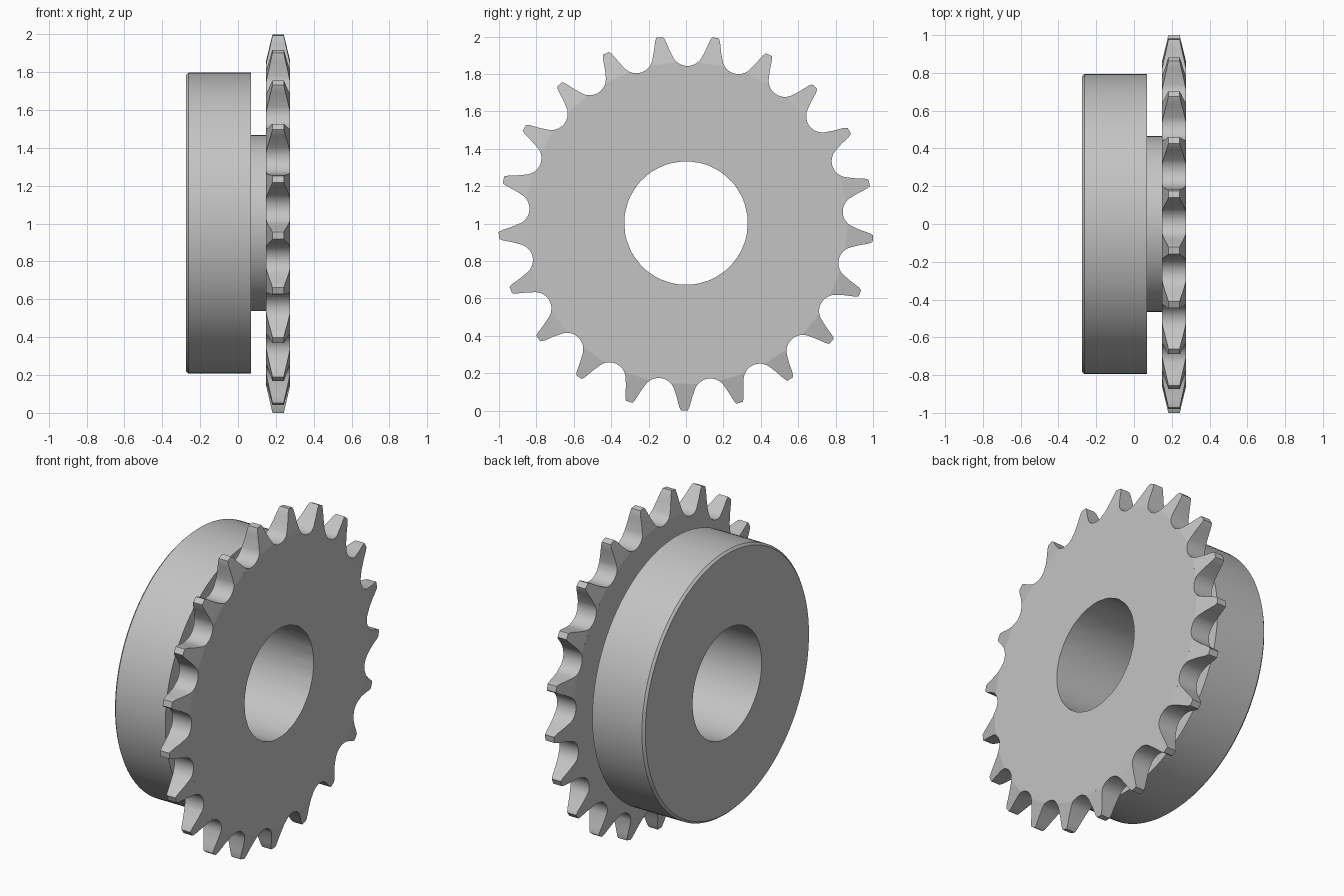
import bpy, bmesh
from math import sin, cos, pi, radians, hypot, atan2

cube = bpy.data.objects.get("Cube")
if cube:
    bpy.data.objects.remove(cube, do_unlink=True)

TEETH = 21
PITCH = 2 * pi / TEETH
CENTRE_Z = 1.003
BORE = 0.33
PITCH_R, ROLLER = 0.927, 0.087       # pitch circle and roller seat radius
DISC_X, HALF_T = 0.212, 0.063        # disc mid plane and half thickness
CHAMFER_R, SLOPE = 0.862, 0.235      # where the tooth taper starts

steel = bpy.data.materials.new("light grey steel")
steel.use_nodes = True
steel.diffuse_color = (0.55, 0.55, 0.55, 1)
steel.node_tree.nodes["Principled BSDF"].inputs["Base Color"].default_value = (0.55, 0.55, 0.55, 1)


def point(x, r, a):
    return (x, r * cos(a), CENTRE_Z + r * sin(a))


def finish(bm, name, angle):
    bmesh.ops.remove_doubles(bm, verts=bm.verts, dist=1e-5)
    bmesh.ops.recalc_face_normals(bm, faces=bm.faces)
    mesh = bpy.data.meshes.new(name)
    bm.to_mesh(mesh)
    bm.free()
    mesh.materials.append(steel)
    obj = bpy.data.objects.new(name, mesh)
    bpy.context.collection.objects.link(obj)
    bpy.ops.object.select_all(action="DESELECT")
    obj.select_set(True)
    bpy.context.view_layer.objects.active = obj
    bpy.ops.object.shade_smooth_by_angle(angle=radians(angle))
    return obj


def lathe(name, profile, segments=126):
    """Revolve (x, radius) points about the axle."""
    bm = bmesh.new()
    rings = [[bm.verts.new(point(x, r, 2 * pi * i / segments)) for i in range(segments)]
             for x, r in profile]
    for a, b in zip(rings, rings[1:]):
        for i in range(segments):
            j = (i + 1) % segments
            bm.faces.new((a[i], a[j], b[j], b[i]))
    return finish(bm, name, 25)


# Hub with a chamfered outer rim, a narrower neck and the bore
lathe("hub", [(0.15, BORE), (-0.275, BORE), (-0.275, 0.782), (-0.262, 0.795),
              (0.07, 0.795), (0.07, 0.465), (0.15, 0.465)])


# Toothed disc: each sector is one roller seat plus the tooth after it
def seat(a):
    """Polar (radius, angle) on the seat arc, angle measured from the seat centre."""
    t, r = ROLLER * sin(a), PITCH_R - ROLLER * cos(a)
    return hypot(t, r), atan2(t, r)


valley = [seat(radians(d)) for d in range(-40, 41, 8)]
flank = [seat(radians(d)) for d in (40, 47, 53, 60)]
flank += [(r, PITCH / 2 - w / r) for w, r in
          ((0.042, 0.93), (0.034, 0.96), (0.027, 0.985), (0.018, 1.003))]


def half_thickness(r):
    return HALF_T - max(0, r - CHAMFER_R) * SLOPE


bm = bmesh.new()


def strip(pairs):
    """Quads between successive pairs of points."""
    verts = [[bm.verts.new(p) for p in pair] for pair in pairs]
    for (a, b), (c, d) in zip(verts, verts[1:]):
        bm.faces.new((a, b, d, c))


def wall(outline):
    strip([[point(DISC_X + s * half_thickness(r), r, a) for s in (-1, 1)] for r, a in outline])


for k in range(TEETH):
    mid = radians(-90.5) + (k - 0.5) * PITCH
    seat_pts = [(r, mid + a) for r, a in valley]
    left = [(r, mid + a) for r, a in flank]
    right = [(r, mid + PITCH - a) for r, a in flank]
    # Seat, flanks and tip land
    for outline in (seat_pts, left, right, [left[-1], right[-1]]):
        wall(outline)
    # Bore wall and both side faces
    ring = seat_pts + [right[0]]
    wall([(BORE, a) for r, a in ring])
    for s in (-1, 1):
        x = DISC_X + s * HALF_T
        strip([[point(x, BORE, a), point(x, r, a)] for r, a in ring])
        # Tapered tooth side
        strip([[point(DISC_X + s * half_thickness(p[0]), *p) for p in pair]
               for pair in zip(left, right)])

finish(bm, "toothed_disc", 12.5)
